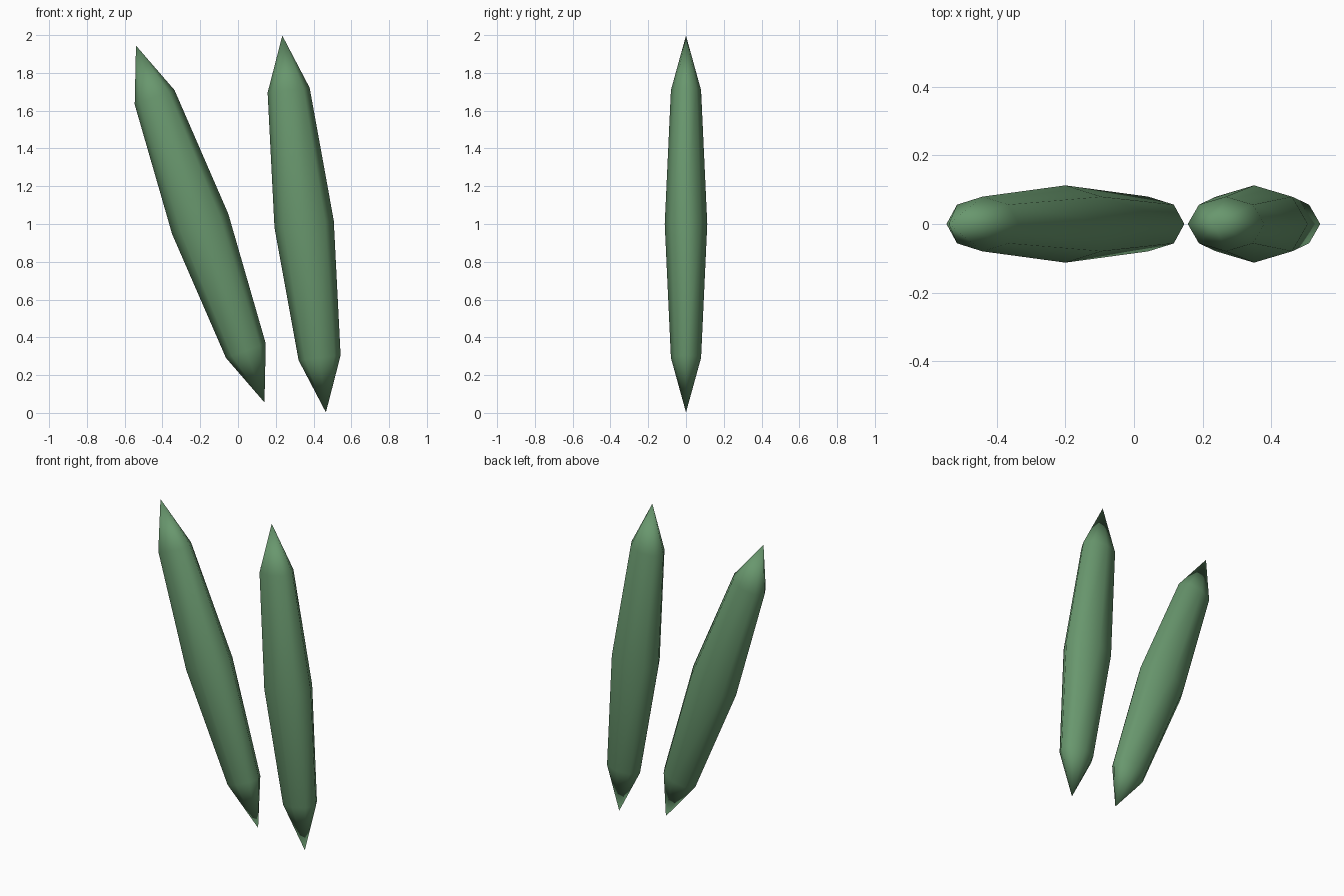
import bpy, bmesh, math
from mathutils import Matrix

if "Cube" in bpy.data.objects:
    bpy.data.objects.remove(bpy.data.objects["Cube"])

green = bpy.data.materials.new("leaf green")
green.diffuse_color = (0.14, 0.31, 0.155, 1)
green.use_nodes = True
green.node_tree.nodes["Principled BSDF"].inputs["Base Color"].default_value = green.diffuse_color

SIDES = 8
# (position along the length, radius) from lower to upper ring
RINGS = [(-0.713, 0.112), (0.0, 0.158), (0.713, 0.112)]
TIP = 1.004
FLATTEN = 0.713


def leaf(name, x, tilt):
    """Slim eight-sided spindle, flattened front to back and leaned in x."""
    bm = bmesh.new()
    rings = []
    for h, r in RINGS:
        rings.append([bm.verts.new((r * math.cos(math.tau * i / SIDES),
                                    FLATTEN * r * math.sin(math.tau * i / SIDES), h))
                      for i in range(SIDES)])
    bottom, top = bm.verts.new((0, 0, -TIP)), bm.verts.new((0, 0, TIP))
    for i in range(SIDES):
        j = (i + 1) % SIDES
        for a, b in zip(rings, rings[1:]):
            bm.faces.new((a[i], a[j], b[j], b[i]))
        bm.faces.new((rings[0][j], rings[0][i], bottom))
        bm.faces.new((rings[-1][i], rings[-1][j], top))
    bm.transform(Matrix.Translation((x, 0, 1)) @ Matrix.Rotation(-math.radians(tilt), 4, 'Y'))
    bmesh.ops.recalc_face_normals(bm, faces=bm.faces)
    for f in bm.faces:
        f.smooth = True
    mesh = bpy.data.meshes.new(name)
    bm.to_mesh(mesh)
    bm.free()
    mesh.materials.append(green)
    bpy.context.collection.objects.link(bpy.data.objects.new(name, mesh))


# Two separate leaves leaning to the left
leaf("left_leaf", -0.20, 19.8)
leaf("right_leaf", 0.35, 6.6)
